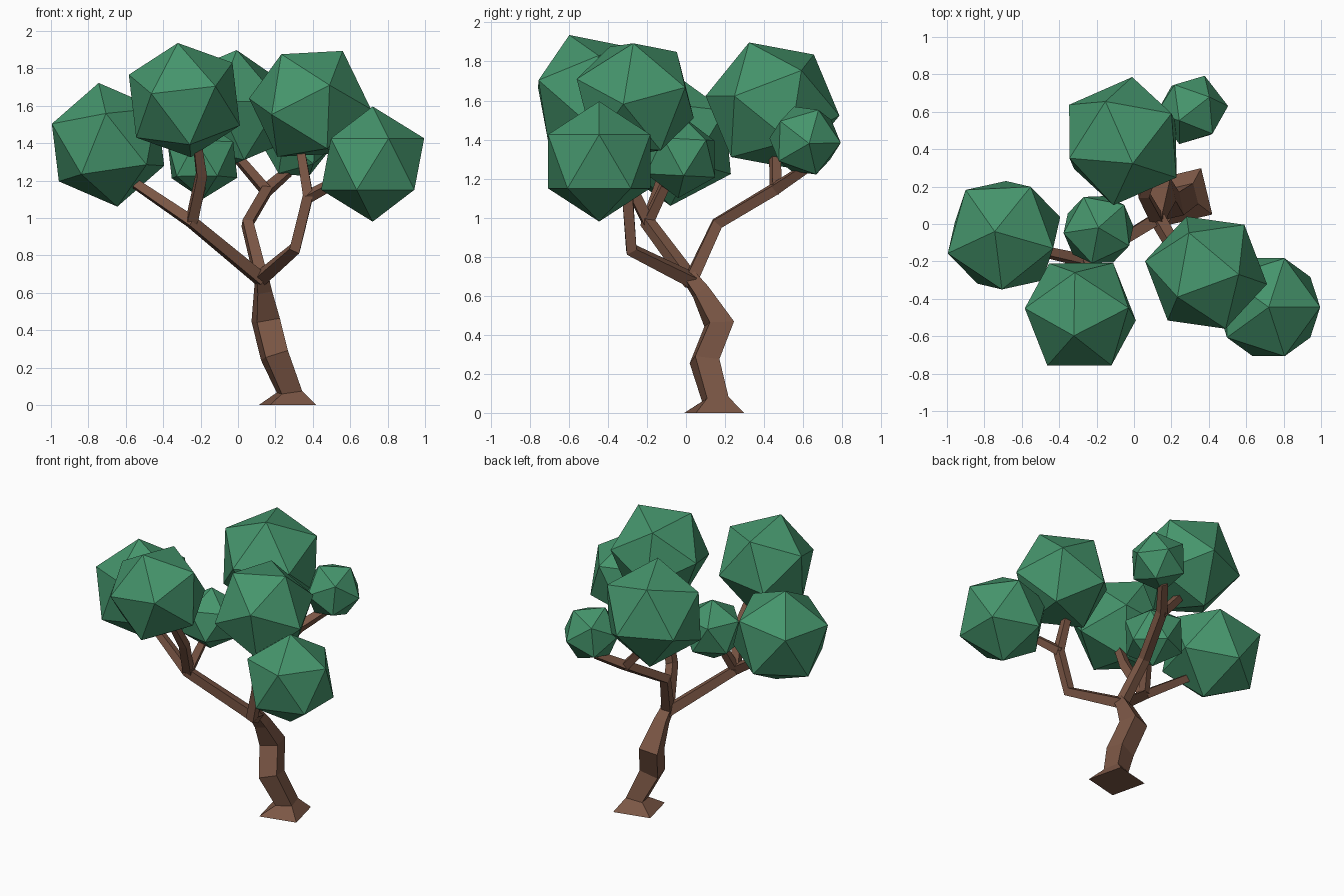
import bpy, bmesh
from math import sin, cos, pi
from mathutils import Vector, Matrix

if "Cube" in bpy.data.objects:
    bpy.data.objects.remove(bpy.data.objects["Cube"])


def material(name, rgb):
    m = bpy.data.materials.new(name)
    m.diffuse_color = (*rgb, 1)
    m.use_nodes = True
    m.node_tree.nodes["Principled BSDF"].inputs["Base Color"].default_value = m.diffuse_color
    return m


BARK = material("bark", (0.20, 0.095, 0.06))
LEAF = material("leaf", (0.06, 0.30, 0.15))


def finish(bm, name, mat):
    bmesh.ops.recalc_face_normals(bm, faces=bm.faces)
    me = bpy.data.meshes.new(name)
    bm.to_mesh(me)
    bm.free()
    me.materials.append(mat)
    ob = bpy.data.objects.new(name, me)
    bpy.context.collection.objects.link(ob)
    return ob


def limb(name, path):
    """Four-sided tapering tube through (x, y, z, corner radius) points."""
    pts = [Vector(p[:3]) for p in path]
    bm = bmesh.new()
    rings = []
    e = Vector((0.522, 0.853, 0))
    for i, p in enumerate(pts):
        t = Vector()
        if i > 0:
            t += (p - pts[i - 1]).normalized()
        if i < len(pts) - 1:
            t += (pts[i + 1] - p).normalized()
        if p.z == 0:
            t = Vector((0, 0, 1))
        t.normalize()
        e = (e - t * e.dot(t)).normalized()
        f = t.cross(e)
        r = path[i][3]
        rings.append([bm.verts.new(p + r * (cos(k * pi / 2) * e + sin(k * pi / 2) * f))
                      for k in range(4)])
    for a, b in zip(rings, rings[1:]):
        for k in range(4):
            bm.faces.new((a[k], a[k - 3], b[k - 3], b[k]))
    bm.faces.new(rings[0])
    bm.faces.new(rings[-1])
    return finish(bm, name, BARK)


def leaves(name, centre, radius, pole, side):
    """Icosahedron turned so one corner points along pole and the next toward side."""
    z = Vector(pole).normalized()
    x = Vector(side)
    x = (x - z * x.dot(z)).normalized()
    rot = Matrix((x, z.cross(x), z)).transposed().to_4x4()
    bm = bmesh.new()
    bmesh.ops.create_icosphere(bm, subdivisions=1, radius=radius,
                               matrix=Matrix.Translation(centre) @ rot)
    return finish(bm, name, LEAF)


# Trunk with flared foot
limb("trunk", [(.265, .145, 0, .18), (.275, .15, .07, .08), (.195, .095, .265, .09),
               (.148, .17, .455, .09), (.135, .075, .62, .056), (.125, .015, .70, .045)])

# Left limb and its three twigs
limb("left_limb", [(.125, .03, .67, .045), (-.25, -.2, .98, .04), (-.56, -.13, 1.19, .032)])
limb("left_front_twig", [(-.25, -.19, .97, .04), (-.195, -.32, 1.23, .038), (-.215, -.40, 1.38, .032)])
limb("left_inner_twig", [(-.25, -.2, .97, .036), (-.2, -.11, 1.16, .032)])

# Right limb and twig
limb("right_limb", [(.125, .03, .68, .045), (.305, -.28, .835, .04),
                    (.375, -.30, 1.12, .038), (.335, -.27, 1.36, .032)])
limb("right_twig", [(.37, -.29, 1.11, .036), (.50, -.36, 1.18, .032)])

# Back limb and twig
limb("back_limb", [(.125, .02, .67, .045), (.05, .16, .97, .04),
                   (.155, .46, 1.15, .038), (.27, .61, 1.25, .032)])
limb("back_twig", [(.155, .46, 1.14, .036), (0, .455, 1.32, .032)])

# Leaf clumps
leaves("leaves_left", (-.695, -.06, 1.391), .335, (-.05, .02, .331), (-.307, -.1, .106))
leaves("leaves_front", (-.287, -.483, 1.63), .328, (-.035, -.115, .306), (-.296, .03, .14))
leaves("leaves_back", (-.06, .443, 1.573), .35, (-.05, -.34, .05), (.06, -.11, .346))
leaves("leaves_back_right", (.31, .61, 1.395), .195, (.187, .02, -.015), (.08, .07, .165))
leaves("leaves_middle", (-.19, -.03, 1.31), .21, (0, .01, .2), (cos(.75), sin(.75), 0))
leaves("leaves_right", (.385, -.26, 1.61), .333, (.175, -.01, .283), (.325, -.06, -.016))
leaves("leaves_lower_right", (.72, -.445, 1.288), .308, (0, 0, 1), (1, 0, 0))
